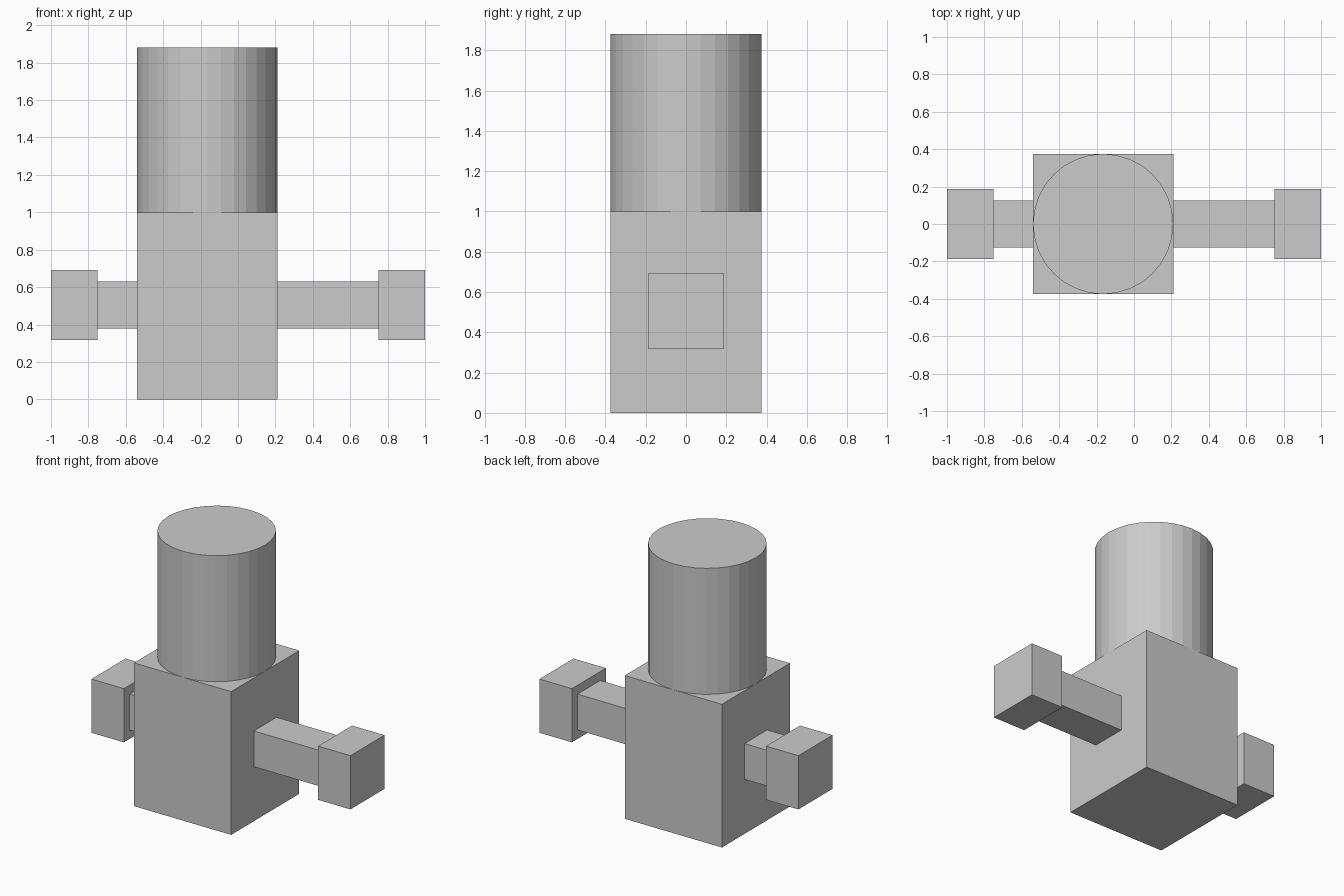
import bpy

if "Cube" in bpy.data.objects:
    bpy.data.objects.remove(bpy.data.objects["Cube"])

BODY_X = -0.165   # body sits off-centre between the two arm ends
BODY_W = 0.75
ARM_Z = 0.505


def box(name, x0, x1, depth, z0, z1):
    """Axis-aligned box centred on y = 0."""
    bpy.ops.mesh.primitive_cube_add(size=1, location=((x0 + x1) / 2, 0, (z0 + z1) / 2))
    obj = bpy.context.object
    obj.name = name
    obj.scale = (x1 - x0, depth, z1 - z0)
    bpy.ops.object.transform_apply(location=False, rotation=False, scale=True)
    return obj


# Square body
box("body", BODY_X - BODY_W / 2, BODY_X + BODY_W / 2, BODY_W, 0, 1)

# Cylindrical head, flat faceted
bpy.ops.mesh.primitive_cylinder_add(vertices=32, radius=BODY_W / 2, depth=0.88,
                                    location=(BODY_X, 0, 1.44))
bpy.context.object.name = "head"

# Arms and end blocks on both sides
for side, s in (("left", -1), ("right", 1)):
    root = BODY_X + s * BODY_W / 2
    x0, x1 = sorted((root, s * 0.75))
    box(side + "_arm", x0, x1, 0.25, ARM_Z - 0.125, ARM_Z + 0.125)
    x0, x1 = sorted((s * 0.75, s * 1.0))
    box(side + "_hand", x0, x1, 0.375, ARM_Z - 0.1875, ARM_Z + 0.1875)
